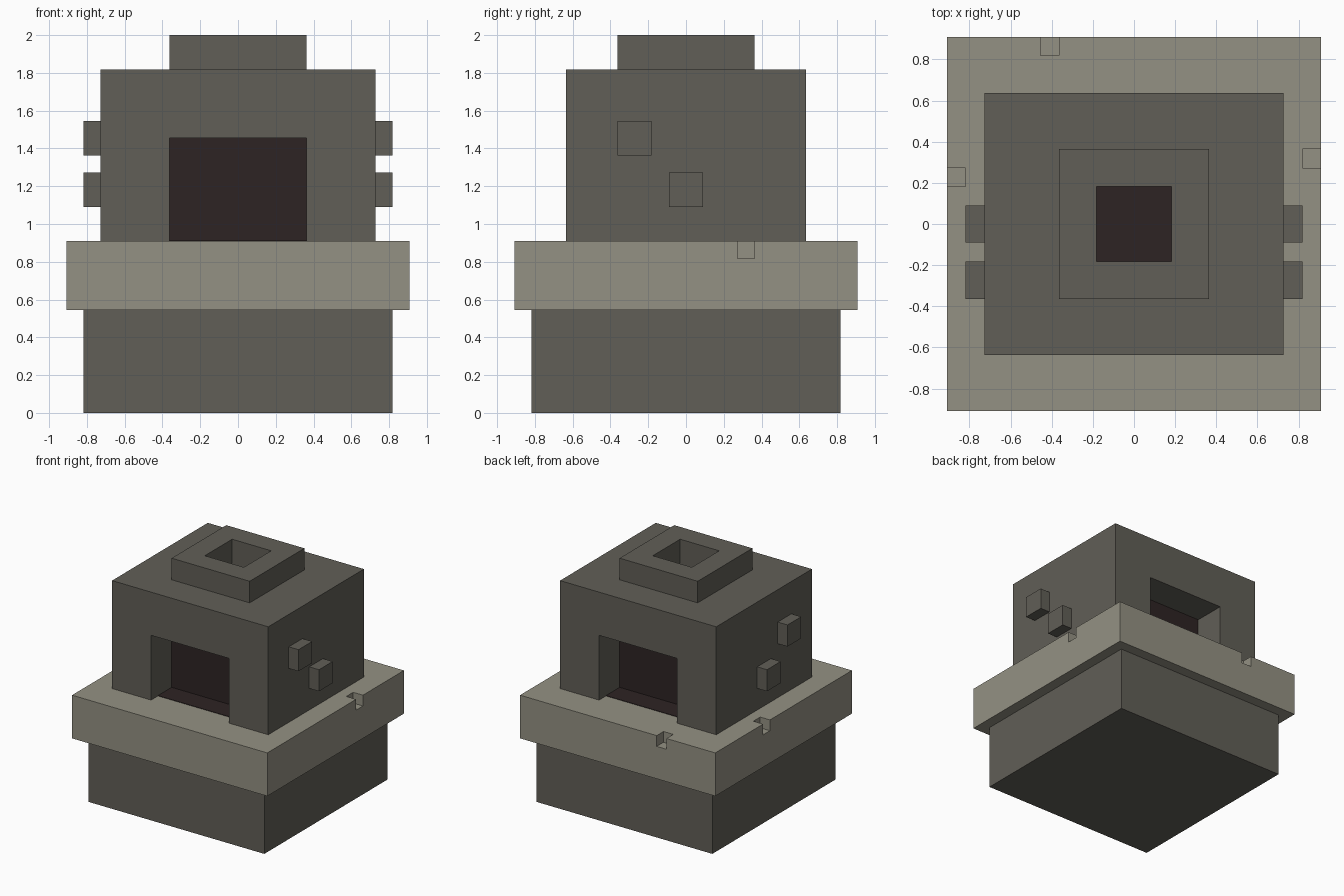
import bpy
import bmesh
from mathutils import Vector

U = 1 / 11  # block unit: the model is 22 units tall

if "Cube" in bpy.data.objects:
    bpy.data.objects.remove(bpy.data.objects["Cube"], do_unlink=True)


def material(name, rgb):
    mat = bpy.data.materials.new(name)
    mat.use_nodes = True
    mat.diffuse_color = (*rgb, 1)
    mat.node_tree.nodes["Principled BSDF"].inputs["Base Color"].default_value = (*rgb, 1)
    return mat


DARK_STONE = material("dark stone", (0.120, 0.114, 0.095))
PALE_STONE = material("pale stone", (0.296, 0.283, 0.227))
SOOT = material("soot", (0.027, 0.017, 0.017))


def box(name, low, high, mat=None):
    """Box between two corners given in block units."""
    low, high = Vector(low) * U, Vector(high) * U
    bm = bmesh.new()
    bmesh.ops.create_cube(bm, size=1)
    bmesh.ops.scale(bm, vec=high - low, verts=bm.verts)
    bmesh.ops.translate(bm, vec=(low + high) / 2, verts=bm.verts)
    mesh = bpy.data.meshes.new(name)
    bm.to_mesh(mesh)
    bm.free()
    if mat:
        mesh.materials.append(mat)
    obj = bpy.data.objects.new(name, mesh)
    bpy.context.collection.objects.link(obj)
    return obj


def block(name, half_x, half_y, z0, z1, mat=None):
    """Box centred on the vertical axis."""
    return box(name, (-half_x, -half_y, z0), (half_x, half_y, z1), mat)


def carve(target, cutters):
    """Cut the boxes out of the target and keep the resulting mesh."""
    for cutter in cutters:
        mod = target.modifiers.new("cut", 'BOOLEAN')
        mod.operation = 'DIFFERENCE'
        mod.solver = 'EXACT'
        mod.object = cutter
    bpy.context.view_layer.update()
    graph = bpy.context.evaluated_depsgraph_get()
    mesh = bpy.data.meshes.new_from_object(target.evaluated_get(graph))
    target.modifiers.clear()
    target.data = mesh


# Base and the wider ledge
block("base", 9, 9, 0, 6, DARK_STONE)
ledge = block("ledge", 10, 10, 6, 10, PALE_STONE)

# Chipped notches along the upper edge of the ledge
notches = [
    box("left_notch_cutter", (9, 3, 9), (11, 4, 11)),
    box("right_notch_cutter", (-11, 2, 9), (-9, 3, 11)),
    box("back_notch_cutter", (-5, 9, 9), (-4, 11, 11)),
]
carve(ledge, notches)

# Oven body and chimney with a doorway through it and a square flue
body = block("oven_body", 8, 7, 10, 20, DARK_STONE)
chimney = block("chimney", 4, 4, 20, 22, DARK_STONE)
doorway = block("doorway_cutter", 4, 8, 9, 16)
flue = block("flue_cutter", 2, 2, 15, 23)
carve(body, [doorway, flue])
carve(chimney, [flue])

for cutter in notches + [doorway, flue]:
    bpy.data.objects.remove(cutter, do_unlink=True)

# Sooty firebox and hearth plate inside the doorway
block("firebox", 4, 4, 10, 16, SOOT)
block("hearth", 4, 6, 10, 10.04, SOOT)

# Protruding stones on both sides
for side, x0, x1 in (("left", 8, 9), ("right", -9, -8)):
    box(side + "_upper_stone", (x0, -4, 15), (x1, -2, 17), DARK_STONE)
    box(side + "_lower_stone", (x0, -1, 12), (x1, 1, 14), DARK_STONE)
